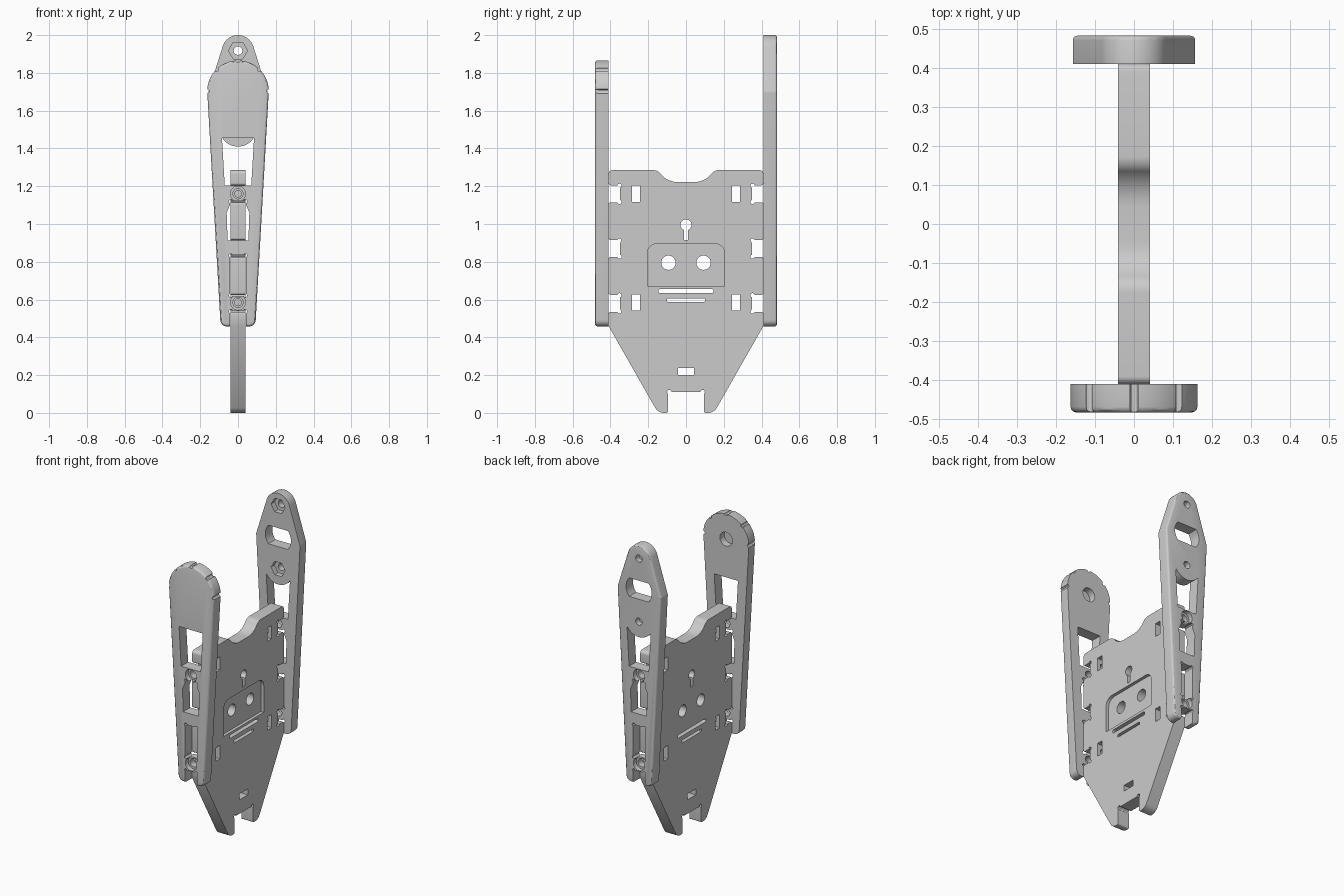
import bpy, bmesh, math
from mathutils import Vector

if "Cube" in bpy.data.objects:
    bpy.data.objects.remove(bpy.data.objects["Cube"])

grey = bpy.data.materials.new("light grey")
grey.use_nodes = True
COLOUR = (0.6, 0.6, 0.6, 1)
grey.diffuse_color = COLOUR
grey.node_tree.nodes["Principled BSDF"].inputs["Base Color"].default_value = COLOUR


# ---- profile helpers (2D points) ----
def circle(u, v, r, n=24, start=0.0, sweep=math.tau):
    steps = n if sweep == math.tau else n - 1
    return [(u + r * math.cos(start + sweep * i / steps),
             v + r * math.sin(start + sweep * i / steps)) for i in range(n)]


def rect(u0, u1, v0, v1):
    return [(u0, v0), (u1, v0), (u1, v1), (u0, v1)]


def mirrored(half):
    return half + [(-p[0],) + tuple(p[1:]) for p in reversed(half)]


def rounded(corners, n=8):
    """Replace each (u, v, radius) corner with an arc."""
    out = []
    for i, (u, v, r) in enumerate(corners):
        c = Vector((u, v))
        if r == 0:
            out.append((u, v))
            continue
        a = (Vector(corners[i - 1][:2]) - c).normalized()
        b = (Vector(corners[(i + 1) % len(corners)][:2]) - c).normalized()
        half = a.angle(b) / 2
        centre = c + (a + b).normalized() * r / math.sin(half)
        trim = r / math.tan(half)
        s, e = c + a * trim - centre, c + b * trim - centre
        turn = math.atan2(s.x * e.y - s.y * e.x, s.dot(e))
        out += circle(centre.x, centre.y, r, n, math.atan2(s.y, s.x), turn)
    return out


# ---- solid helpers ----
def add_prism(bm, pts, axis, d0, d1, bevel=0):
    """Extrude a profile along axis; the cap at d1 may have a rounded rim."""
    place = (lambda p, d: (d, p[0], p[1])) if axis == "X" else (lambda p, d: (p[0], d, p[1]))
    low = [bm.verts.new(place(p, d0)) for p in pts]
    high = [bm.verts.new(place(p, d1)) for p in pts]
    cap = bm.faces.new(high)
    faces = [bm.faces.new(low[::-1]), cap]
    for i in range(len(pts)):
        faces.append(bm.faces.new((low[i - 1], low[i], high[i], high[i - 1])))
    bmesh.ops.recalc_face_normals(bm, faces=faces)
    if bevel:
        bmesh.ops.bevel(bm, geom=list(cap.edges), offset=bevel, segments=3,
                        profile=0.5, affect="EDGES", clamp_overlap=True)


def new_object(name, bm):
    mesh = bpy.data.meshes.new(name)
    bm.to_mesh(mesh)
    bm.free()
    obj = bpy.data.objects.new(name, mesh)
    bpy.context.collection.objects.link(obj)
    return obj


def carve(name, outline, axis, d0, d1, cuts, bevel=0):
    """Solid from an outline, minus cuts given as (points, axis, start, end)."""
    bm = bmesh.new()
    add_prism(bm, outline, axis, d0, d1, bevel)
    obj = new_object(name, bm)
    bm = bmesh.new()
    for cut in cuts:
        add_prism(bm, *cut)
    cutter = new_object(name + "_cutter", bm)
    cutter.hide_render = True
    mod = obj.modifiers.new("cuts", "BOOLEAN")
    mod.operation, mod.solver, mod.object, mod.use_self = "DIFFERENCE", "EXACT", cutter, True
    carved = bpy.data.meshes.new_from_object(
        obj.evaluated_get(bpy.context.evaluated_depsgraph_get()))
    obj.modifiers.clear()
    obj.data = carved
    bpy.data.objects.remove(cutter)
    carved.materials.clear()
    carved.materials.append(grey)
    bpy.ops.object.select_all(action="DESELECT")
    obj.select_set(True)
    bpy.context.view_layer.objects.active = obj
    bpy.ops.object.shade_smooth_by_angle(angle=math.radians(30))
    return obj


T = 0.041            # half thickness of the centre plate
INNER, OUTER = 0.41, 0.482
NOTCHES = (1.16, 0.87, 0.58)
SCREWS = (1.16, 0.585)

# ---- centre plate ----
half = [(0.1, 1.222, 0.115), (0.15, 1.285, 0.05), (INNER, 1.285, 0.02)]
for z in NOTCHES:
    half += [(INNER, z + 0.045, 0.012), (0.35, z + 0.045, 0),
             (0.35, z - 0.045, 0), (INNER, z - 0.045, 0.012)]
half += [(INNER, 0.46, 0), (0.148, 0, 0.055), (0.095, 0, 0.01), (0.095, 0.11, 0)]

through = [
    circle(-0.093, 0.795, 0.038), circle(0.093, 0.795, 0.038),       # round holes
    circle(0, 0.995, 0.029), rect(-0.011, 0.011, 0.915, 0.99),       # keyhole
    rounded([p + (0.009,) for p in rect(-0.145, 0.145, 0.634, 0.656)]),
    rounded([p + (0.004,) for p in rect(-0.1, 0.1, 0.588, 0.606)]),
    rect(-0.042, 0.042, 0.2, 0.238),
]
bores = []
for s in (-1, 1):
    through.append(circle(s * 0.088, 0.11, 0.012, 12))
    for z in NOTCHES:
        through += [circle(s * 0.352, z + k * 0.043, 0.011, 12) for k in (-1, 1)]
    for z in SCREWS:
        through.append(rect(*sorted((s * 0.285, s * 0.243)), z - 0.043, z + 0.043))
        bores.append((circle(0, z, 0.018, 16), "Y", s * 0.27, s * 0.38))
cuts = [(p, "X", -0.1, 0.1) for p in through] + bores
pocket = rounded([(-0.205, 0.672, 0), (0.205, 0.672, 0),
                  (0.205, 0.895, 0.05), (-0.205, 0.895, 0.05)])
cuts.append((pocket, "X", T - 0.02, 0.1))
carve("centre_plate", rounded(mirrored(half)), "X", -T, T, cuts)


# ---- the two upright arms ----
def arm_cuts(s):
    """Slots and screw holes shared by both arms; s is the outward y direction."""
    slots = [rect(-0.043, 0.043, 0.3, 0.54), rect(-0.043, 0.043, 0.62, 0.835),
             mirrored([(0.055, 0.912), (0.06, 1.06), (0.043, 1.1), (0.043, 1.122)])]
    for z in (0.538, 0.622, 0.833, 1.12):
        slots += [circle(k * 0.038, z, 0.01, 12) for k in (-1, 1)]
    slots += [circle(0, z, 0.027) for z in SCREWS]
    sunk = [(circle(0, z, 0.04), "Y", s * (OUTER - 0.03), s * 0.6) for z in SCREWS]
    return [(p, "Y", s * 0.3, s * 0.6) for p in slots] + sunk


foot = [(-0.092, 0.458, 0.035), (0.092, 0.458, 0.035)]

# front arm: round head with grooves on its rim and a blind socket inside
HEAD = 1.703
head = [p + (0,) for p in circle(0, HEAD, 0.163, 33, 0, math.pi)]
cuts = arm_cuts(-1)
cuts.append((mirrored([(0.07, 1.203), (0.085, 1.456)]), "Y", -0.3, -0.6))
for i in range(5):
    a = i * math.pi / 4
    cuts.append((circle(0.163 * math.cos(a), HEAD + 0.163 * math.sin(a), 0.011, 12),
                 "Y", -0.3, -0.6))
cuts.append((circle(0, HEAD, 0.045), "Y", -0.3, -INNER - 0.045))
carve("front_arm", rounded(foot + head), "Y", -INNER, -OUTER, cuts, 0.014)

# back arm: pointed head, flat-sided hole and two nut pockets
head = [(0.157, 1.7, 0.03)]
head += [p + (0,) for p in circle(0, 1.915, 0.085, 21, 0.29, math.pi - 0.58)]
head += [(-0.157, 1.7, 0.03)]
cuts = arm_cuts(1)
boss = circle(0, 1.51, 0.1, 15, math.pi + 0.58, math.pi - 1.16)
window = [(-0.07, 1.203), (-0.085, 1.456)] + boss + [(0.085, 1.456), (0.07, 1.203)]
cuts.append((window, "Y", 0.3, 0.6))
flat = math.asin(0.06 / 0.092)
double_d = (circle(0, 1.715, 0.092, 9, -flat, 2 * flat)
            + circle(0, 1.715, 0.092, 9, math.pi - flat, 2 * flat))
cuts.append((double_d, "Y", 0.3, 0.6))
for z in (1.918, 1.51):
    cuts.append((circle(0, z, 0.023), "Y", 0.3, 0.6))
    cuts.append((circle(0, z, 0.05, 6), "Y", 0.3, INNER + 0.035))
carve("back_arm", rounded(foot + head), "Y", INNER, OUTER, cuts, 0.012)
